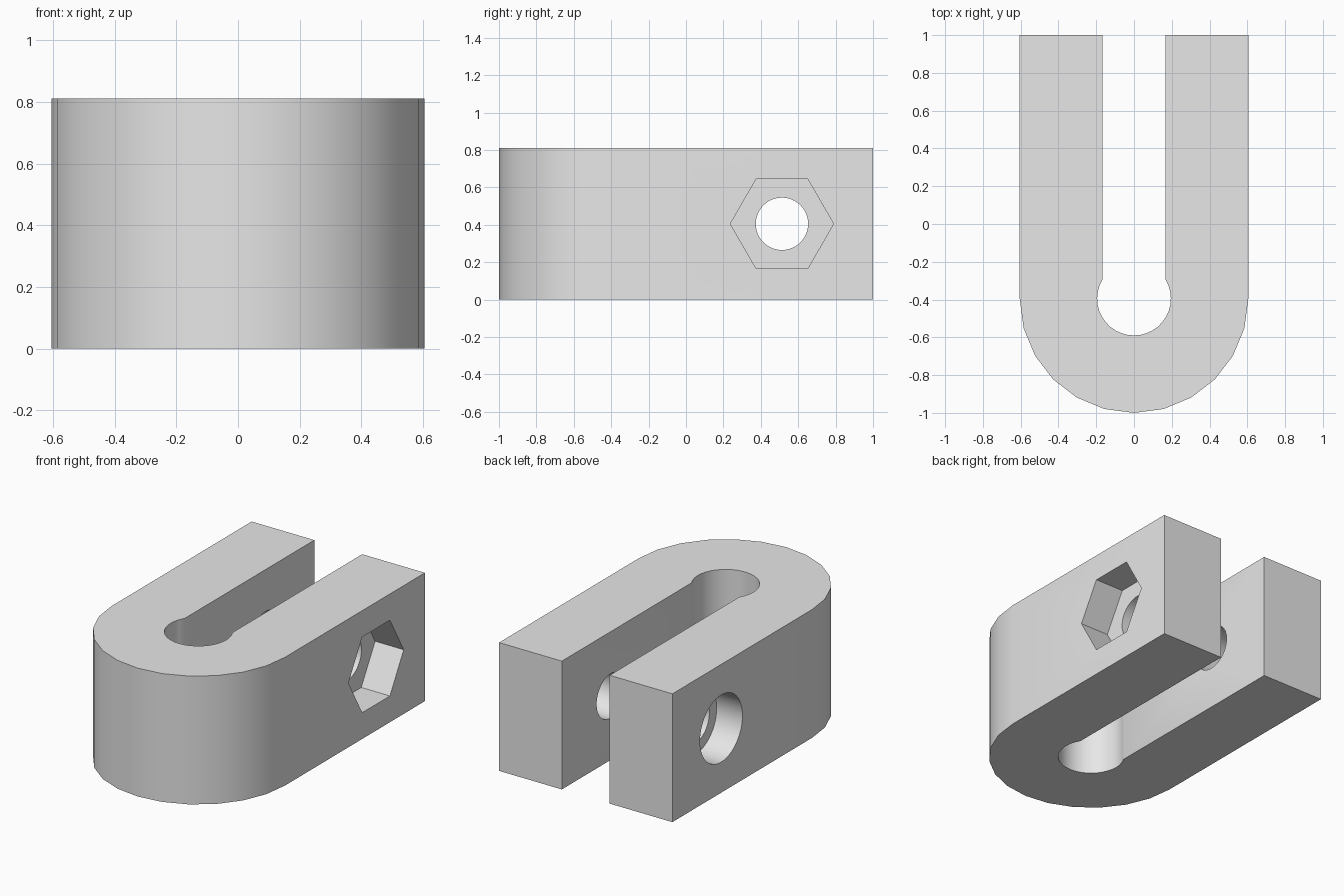
import bpy
import bmesh
from math import acos, cos, pi, sin

cube = bpy.data.objects.get("Cube")
if cube:
    bpy.data.objects.remove(cube, do_unlink=True)

HEIGHT = 0.81
HALF_WIDTH = 0.605
SLOT = 0.167       # half width of the slot
RELIEF = 0.195     # radius of the round slot end
BEND_Y = -0.395    # centre of the rounded front
BOLT_Y = 0.513

grey = bpy.data.materials.new("light grey")
grey.use_nodes = True
grey.diffuse_color = (0.8, 0.8, 0.8, 1)
grey.node_tree.nodes["Principled BSDF"].inputs["Base Color"].default_value = grey.diffuse_color


def arc(radius, start, end, steps):
    angles = [start + (end - start) * i / steps for i in range(steps + 1)]
    return [(radius * cos(a), BEND_Y + radius * sin(a)) for a in angles]


# U-shaped clamp body: outer bend, then the keyhole slot
opening = acos(SLOT / RELIEF)
profile = [(-HALF_WIDTH, 1)] + arc(HALF_WIDTH, pi, 2 * pi, 12)
profile += [(HALF_WIDTH, 1), (SLOT, 1)]
profile += arc(RELIEF, opening, -pi - opening, 24) + [(-SLOT, 1)]

bm = bmesh.new()
base = bm.faces.new([bm.verts.new((x, y, 0)) for x, y in profile])
top = bmesh.ops.extrude_face_region(bm, geom=[base])
bmesh.ops.translate(bm, vec=(0, 0, HEIGHT),
                    verts=[g for g in top["geom"] if isinstance(g, bmesh.types.BMVert)])
bmesh.ops.recalc_face_normals(bm, faces=bm.faces)
mesh = bpy.data.meshes.new("clamp_body")
bm.to_mesh(mesh)
bm.free()
mesh.materials.append(grey)
body = bpy.data.objects.new("clamp_body", mesh)
bpy.context.collection.objects.link(body)


def drill(name, sides, radius, x_from, x_to):
    """Cut a prism along x through the bolt axis."""
    bpy.ops.mesh.primitive_cylinder_add(
        vertices=sides, radius=radius, depth=x_to - x_from,
        location=((x_from + x_to) / 2, BOLT_Y, HEIGHT / 2), rotation=(0, pi / 2, 0))
    cutter = bpy.context.object
    cutter.name = name
    cutter.hide_render = True
    cutter.data.materials.append(grey)
    cut = body.modifiers.new(name, "BOOLEAN")
    cut.operation = "DIFFERENCE"
    cut.solver = "EXACT"
    cut.object = cutter
    bpy.ops.object.select_all(action="DESELECT")
    bpy.context.view_layer.objects.active = body
    body.select_set(True)
    bpy.ops.object.modifier_apply(modifier=name)
    bpy.data.objects.remove(cutter, do_unlink=True)


# Bolt hole, nut pocket on the left, bolt head recess on the right
drill("bolt_hole", 48, 0.14, -0.8, 0.8)
drill("nut_pocket", 6, 0.276, HALF_WIDTH - 0.2, 0.8)
drill("head_recess", 48, 0.212, -0.8, 0.18 - HALF_WIDTH)

bpy.ops.object.shade_smooth_by_angle(angle=pi / 6)
